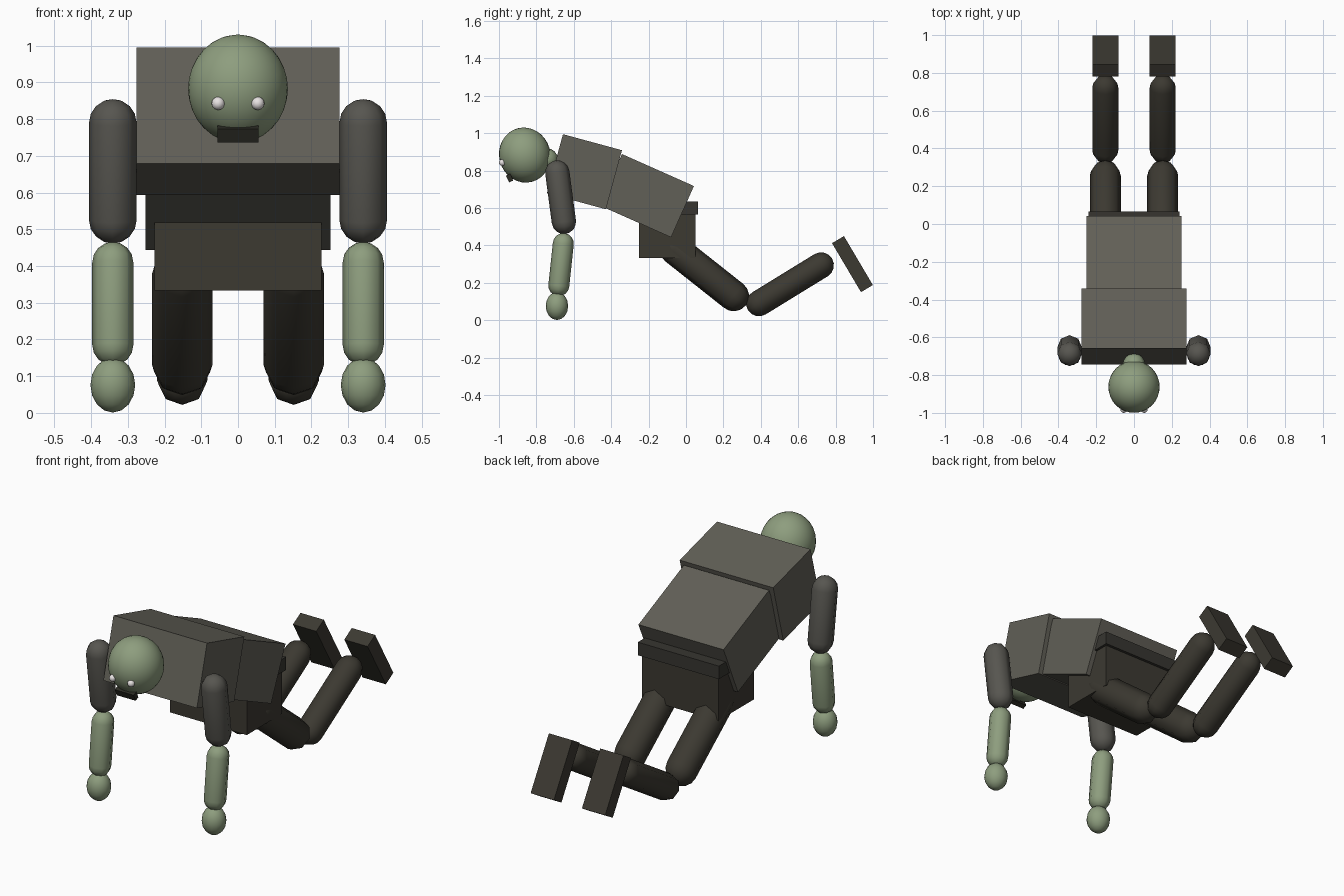
import bpy, bmesh, math
from mathutils import Vector, Matrix

cube = bpy.data.objects.get("Cube")
if cube:
    bpy.data.objects.remove(cube)


def material(name, rgb):
    m = bpy.data.materials.new(name)
    m.use_nodes = True
    color = (*rgb, 1)
    m.diffuse_color = color
    m.node_tree.nodes["Principled BSDF"].inputs["Base Color"].default_value = color
    return m


SKIN = material("green skin", (0.27, 0.34, 0.21))
SHIRT = material("grey shirt", (0.12, 0.115, 0.095))
SLEEVE = material("grey sleeve", (0.095, 0.092, 0.08))
PANTS = material("dark trousers", (0.045, 0.041, 0.031))
BELT = material("dark belt", (0.038, 0.036, 0.03))
MOUTH = material("dark mouth", (0.025, 0.025, 0.018))
EYE = material("white eye", (0.8, 0.76, 0.76))


def finish(name, bm, mat, smooth):
    mesh = bpy.data.meshes.new(name)
    bmesh.ops.recalc_face_normals(bm, faces=bm.faces)
    bm.to_mesh(mesh)
    bm.free()
    mesh.materials.append(mat)
    for p in mesh.polygons:
        p.use_smooth = smooth
    obj = bpy.data.objects.new(name, mesh)
    bpy.context.collection.objects.link(obj)
    return obj


def box(name, center, size, pitch, mat):
    bm = bmesh.new()
    bmesh.ops.create_cube(bm, size=1)
    bmesh.ops.scale(bm, vec=size, verts=bm.verts)
    obj = finish(name, bm, mat, False)
    obj.location = center
    obj.rotation_euler.x = math.radians(pitch)
    return obj


def ball(name, center, radii, mat, pitch=0, segments=24):
    bm = bmesh.new()
    bmesh.ops.create_uvsphere(bm, u_segments=segments, v_segments=segments // 2, radius=1)
    bmesh.ops.scale(bm, vec=radii, verts=bm.verts)
    obj = finish(name, bm, mat, True)
    obj.location = center
    obj.rotation_euler.x = math.radians(pitch)
    return obj


def capsule(name, start, end, radius, mat, sides=8, rings=4):
    """Spin a rounded half profile about the line from start to end."""
    start, end = Vector(start), Vector(end)
    axis = end - start
    arc = [i * math.pi / 2 / rings for i in range(rings + 1)]
    profile = [(radius * math.sin(a), -radius * math.cos(a)) for a in arc]
    profile += [(r, axis.length - z) for r, z in reversed(profile)]
    bm = bmesh.new()
    verts = [bm.verts.new((r, 0, z)) for r, z in profile]
    edges = [bm.edges.new(pair) for pair in zip(verts, verts[1:])]
    bmesh.ops.spin(bm, geom=verts + edges, cent=(0, 0, 0), axis=(0, 0, 1),
                   angle=math.tau, steps=sides, use_duplicate=False)
    bmesh.ops.remove_doubles(bm, verts=bm.verts, dist=0.0005)
    # Limbs only lean in the side plane, so one pitch aligns them
    pitch = math.atan2(-axis.y, axis.z)
    bm.transform(Matrix.Translation(start) @ Matrix.Rotation(pitch, 4, "X"))
    return finish(name, bm, mat, True)


# Torso
box("chest", (0, -0.543, 0.794), (0.554, 0.327, 0.327), -15.2, SHIRT)
box("abdomen", (0, -0.211, 0.666), (0.504, 0.421, 0.30), -24, SHIRT)
box("hips", (0, -0.1, 0.458), (0.454, 0.3, 0.25), 0, PANTS)
box("belt", (0, -0.1, 0.6), (0.48, 0.33, 0.07), 0, BELT)

# Head
capsule("neck", (0, -0.78, 0.86), (0, -0.745, 0.86), 0.06, SKIN)
ball("head", (0, -0.862, 0.883), (0.136, 0.137, 0.148), SKIN, 15, 32)
box("mouth", (0, -0.943, 0.76), (0.112, 0.025, 0.04), 25, MOUTH)

# Paired parts
for side, s in (("left", 1), ("right", -1)):
    ball(side + "_eye", (s * 0.054, -0.982, 0.843), (0.018, 0.018, 0.018), EYE, 0, 16)
    arm, leg = s * 0.341, s * 0.152
    capsule(side + "_upper_arm", (arm, -0.688, 0.79), (arm, -0.653, 0.526), 0.065, SLEEVE)
    capsule(side + "_forearm", (arm, -0.656, 0.41), (arm, -0.68, 0.185), 0.056, SKIN)
    ball(side + "_hand", (arm, -0.69, 0.076), (0.061, 0.06, 0.075), SKIN, 0, 16)
    capsule(side + "_thigh", (leg, -0.061, 0.38), (leg, 0.255, 0.13), 0.082, PANTS)
    capsule(side + "_shin", (leg, 0.39, 0.09), (leg, 0.722, 0.294), 0.069, PANTS)
    box(side + "_foot", (leg, 0.89, 0.3), (0.138, 0.304, 0.074), -59.4, PANTS)
